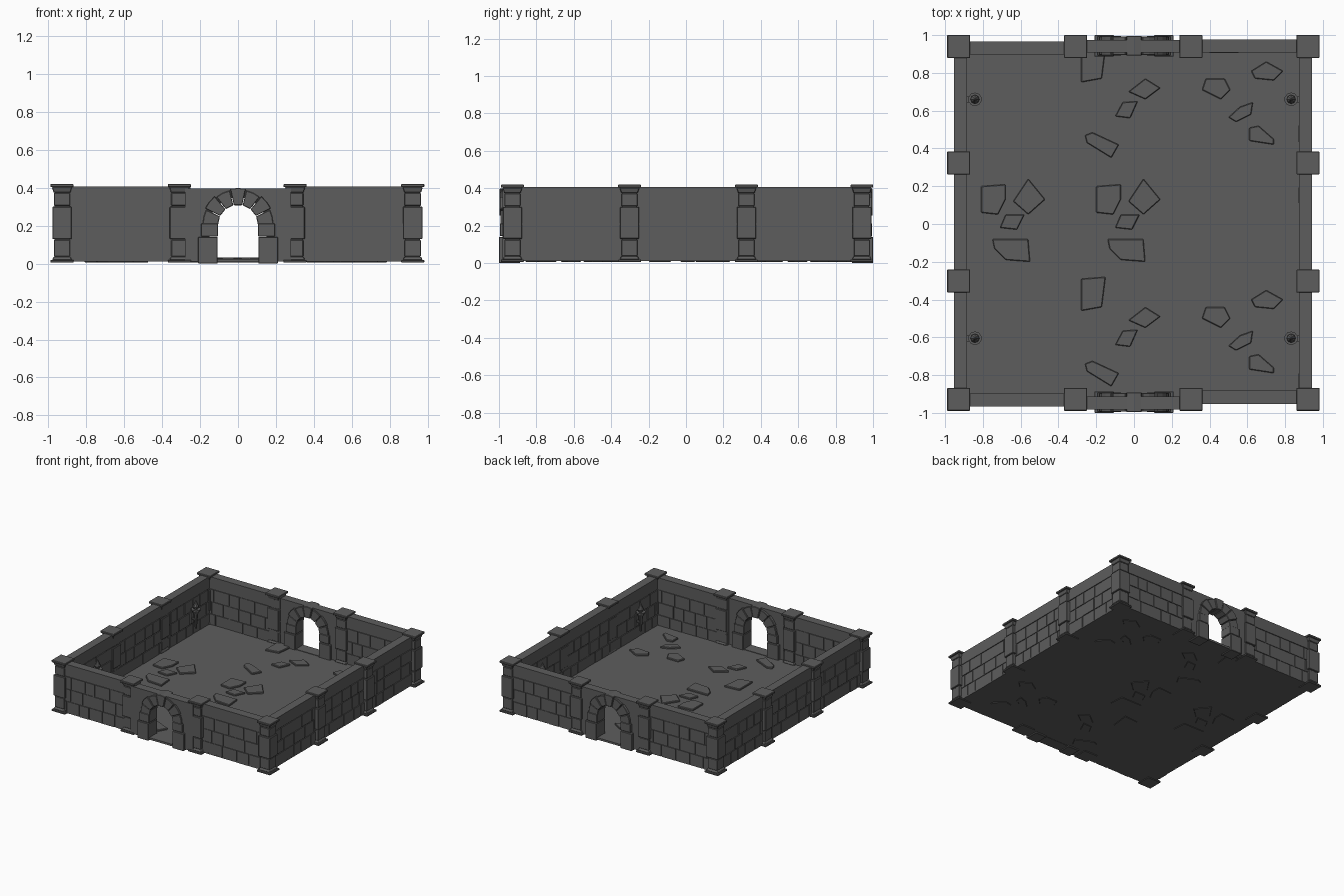
import bpy, bmesh, math, random
from mathutils import Matrix, Vector

if "Cube" in bpy.data.objects:
    bpy.data.objects.remove(bpy.data.objects["Cube"])

random.seed(4)
stone = bpy.data.materials.new("dark_grey_stone")
stone.diffuse_color = (0.11, 0.11, 0.11, 1)
stone.use_nodes = True
stone.node_tree.nodes["Principled BSDF"].inputs["Base Color"].default_value = stone.diffuse_color


def finish(name, bm, bevel=0.0):
    bmesh.ops.recalc_face_normals(bm, faces=bm.faces)
    me = bpy.data.meshes.new(name)
    bm.to_mesh(me)
    bm.free()
    me.materials.append(stone)
    ob = bpy.data.objects.new(name, me)
    bpy.context.collection.objects.link(ob)
    if bevel:
        m = ob.modifiers.new("worn_edges", 'BEVEL')
        m.width, m.segments = bevel, 1
    return ob


def box(bm, x0, x1, y0, y1, z0, z1):
    mat = Matrix.Translation(((x0 + x1) / 2, (y0 + y1) / 2, (z0 + z1) / 2)) @ \
        Matrix.Diagonal((x1 - x0, y1 - y0, z1 - z0, 1))
    bmesh.ops.create_cube(bm, size=1, matrix=mat)


def prism(bm, pts, direction):
    """Extrude a flat outline (3D points) along a vector."""
    d = Vector(direction)
    a = [bm.verts.new(p) for p in pts]
    b = [bm.verts.new(Vector(p) + d) for p in pts]
    bm.faces.new(a)
    bm.faces.new(b[::-1])
    for i in range(len(a)):
        j = (i + 1) % len(a)
        bm.faces.new((a[i], a[j], b[j], b[i]))


def cone(bm, r1, r2, h, mat, sides=10):
    bmesh.ops.create_cone(bm, cap_ends=True, segments=sides, radius1=r1,
                          radius2=r2, depth=h, matrix=mat)


# Walls: a recessed core, three brick courses and a plain top band
def wall(name, a0, a1, t0, t1, along_x):
    bm = bmesh.new()

    def put(u0, u1, v0, v1, z0, z1):
        if along_x:
            box(bm, u0, u1, v0, v1, z0, z1)
        else:
            box(bm, v0, v1, u0, u1, z0, z1)

    put(a0, a1, t0 + .007, t1 - .007, .01, .40)
    put(a0, a1, t0, t1, .312, .408)
    for row in range(3):
        z0 = .01 + row * .101
        u = a0 - random.uniform(0, .06)
        while u < a1:
            w = random.uniform(.085, .14)
            j = random.uniform(-.001, .003)
            lo, hi = max(u, a0), min(u + w - .006, a1)
            if hi - lo > .01:
                put(lo, hi, t0 + j, t1 - j, z0, z0 + .095)
            u += w
    finish(name, bm)


wall("left_wall", -.92, .93, -.952, -.884, False)
wall("right_wall", -.92, .93, .873, .942, False)
wall("front_wall_left", -.92, -.25, -.966, -.897, True)
wall("front_wall_right", .25, .92, -.952, -.882, True)
wall("back_wall_left", -.92, -.25, .897, .966, True)
wall("back_wall_right", .25, .92, .907, .976, True)

# Pillars: (half width at bottom, half width at top, z0, z1) per block
BLOCKS = [(.061, .061, .005, .02), (.052, .045, .02, .036), (.043, .043, .038, .125),
          (.051, .051, .13, .30), (.043, .043, .305, .372), (.044, .053, .374, .403),
          (.061, .061, .403, .42)]


def pillar(name, x, y):
    bm = bmesh.new()
    box(bm, x - .039, x + .039, y - .039, y + .039, .01, .41)
    for r0, r1, z0, z1 in BLOCKS:
        cone(bm, r0 * math.sqrt(2), r1 * math.sqrt(2), z1 - z0,
             Matrix.Translation((x, y, (z0 + z1) / 2)) @ Matrix.Rotation(math.pi / 4, 4, 'Z'), 4)
    finish(name, bm, .003)


for x, side in ((-.928, "left"), (.921, "right")):
    for y, where in ((.94, "back"), (.323, "mid_back"), (-.302, "mid_front"), (-.928, "front")):
        pillar(f"pillar_{side}_{where}", x, y)
for x, side in ((-.309, "left"), (.301, "right")):
    for y, where in ((.94, "back"), (-.928, "front")):
        pillar(f"gate_pillar_{side}_{where}", x, y)


# Gateways: wall with an arched hole, jamb stones, arch stones, threshold
def gateway(name, yc):
    s = 1 if yc > 0 else -1
    bm = bmesh.new()
    y0 = yc - .034
    arc = [(.15 * math.cos(t), .20 + .15 * math.sin(t))
           for t in (math.pi * (1 - i / 14) for i in range(15))]
    outline = [(-.28, .01), (-.15, .01)] + arc + [(.15, .01), (.28, .01), (.28, .395), (-.28, .395)]
    prism(bm, [(x, y0, z) for x, z in outline], (0, .068, 0))
    finish(name + "_wall", bm)

    bm = bmesh.new()
    outer, inner = s * 1.0, s * .887
    lo, hi = min(outer, inner), max(outer, inner)
    for m in (-1, 1):
        for x0, x1, z0, z1, d in ((.107, .21, 0, .14, 0), (.105, .195, .144, .212, .005)):
            xa, xb = sorted((m * x0, m * x1))
            box(bm, xa, xb, lo + d, hi - d, z0, z1)
    n = 7
    for i in range(n):
        g = .012
        t0, t1 = math.pi * i / n + g, math.pi * (i + 1) / n - g
        ro = .19 + (.004 if i % 2 else -.004)
        pts = [(r * math.cos(t), .205 + r * math.sin(t))
               for r, t in ((.105, t0), (ro, t0), (ro, (t0 + t1) / 2), (ro, t1), (.105, t1))]
        d = .004 if i % 2 else .008
        prism(bm, [(x, lo + d, z) for x, z in pts], (0, hi - lo - 2 * d, 0))
    finish(name + "_arch_stones", bm, .003)

    bm = bmesh.new()
    box(bm, -.11, .11, lo + .01, hi - .01, .008, .024)
    finish(name + "_threshold", bm)


gateway("front_gate", -.947)
gateway("back_gate", .941)

# Floor
bm = bmesh.new()
box(bm, -.945, .94, -.95, .95, .01, .02)
finish("floor", bm)

# Paving slabs: three groups of outlines, each laid twice
MIDDLE = [[(-.20, .20), (-.07, .21), (-.07, .13), (-.11, .05), (-.20, .06)],
          [(.05, .24), (.14, .13), (.05, .05), (-.03, .12)],
          [(-.07, .05), (.03, .05), (-.01, -.03), (-.10, -.02)],
          [(-.14, -.08), (.05, -.08), (.06, -.20), (-.07, -.19), (-.13, -.13)]]
GATE = [[(-.28, -.29), (-.15, -.28), (-.17, -.44), (-.28, -.46)],
        [(.06, -.44), (.14, -.49), (.06, -.55), (-.03, -.51)],
        [(-.06, -.565), (.02, -.56), (-.02, -.65), (-.10, -.64)],
        [(-.26, -.74), (-.22, -.725), (-.08, -.79), (-.12, -.86), (-.25, -.78)]]
SIDE = [[(.38, -.44), (.48, -.44), (.51, -.50), (.46, -.55), (.36, -.50)],
        [(.56, -.59), (.63, -.565), (.62, -.63), (.54, -.67), (.50, -.645)],
        [(.70, -.35), (.79, -.40), (.74, -.45), (.64, -.44), (.62, -.40)],
        [(.61, -.70), (.66, -.69), (.74, -.76), (.74, -.79), (.61, -.77)]]
for name, group, dx, dy in (("middle", MIDDLE, 0, 0), ("left", MIDDLE, -.61, 0),
                            ("front_gate", GATE, 0, 0), ("back_gate", GATE, 0, 1.21),
                            ("front_side", SIDE, 0, 0), ("back_side", SIDE, 0, 1.21)):
    bm = bmesh.new()
    for slab in group:
        prism(bm, [(x + dx, y + dy, .007) for x, y in slab], (0, 0, .026))
    finish(f"paving_slabs_{name}", bm, .004)


# Wall torches: back plate, arm, cup with rim, flame
def torch(name, x, y):
    s = 1 if x > 0 else -1
    bm = bmesh.new()
    wx = .873 if s > 0 else -.884
    xa, xb = sorted((wx, wx - s * .01))
    box(bm, xa, xb, y - .016, y + .016, .12, .22)
    xa, xb = sorted((wx, x))
    box(bm, xa, xb, y - .006, y + .006, .155, .169)
    cone(bm, .008, .018, .13, Matrix.Translation((x, y, .155)))
    cone(bm, .018, .034, .03, Matrix.Translation((x, y, .225)))
    cone(bm, .036, .036, .01, Matrix.Translation((x, y, .242)))
    cone(bm, .014, .024, .025, Matrix.Translation((x, y, .255)), 8)
    cone(bm, .024, .002, .05, Matrix.Translation((x, y, .292)), 8)
    finish(name, bm)


for x, side in ((-.842, "left"), (.832, "right")):
    torch(f"torch_{side}_back", x, .66)
    torch(f"torch_{side}_front", x, -.605)
